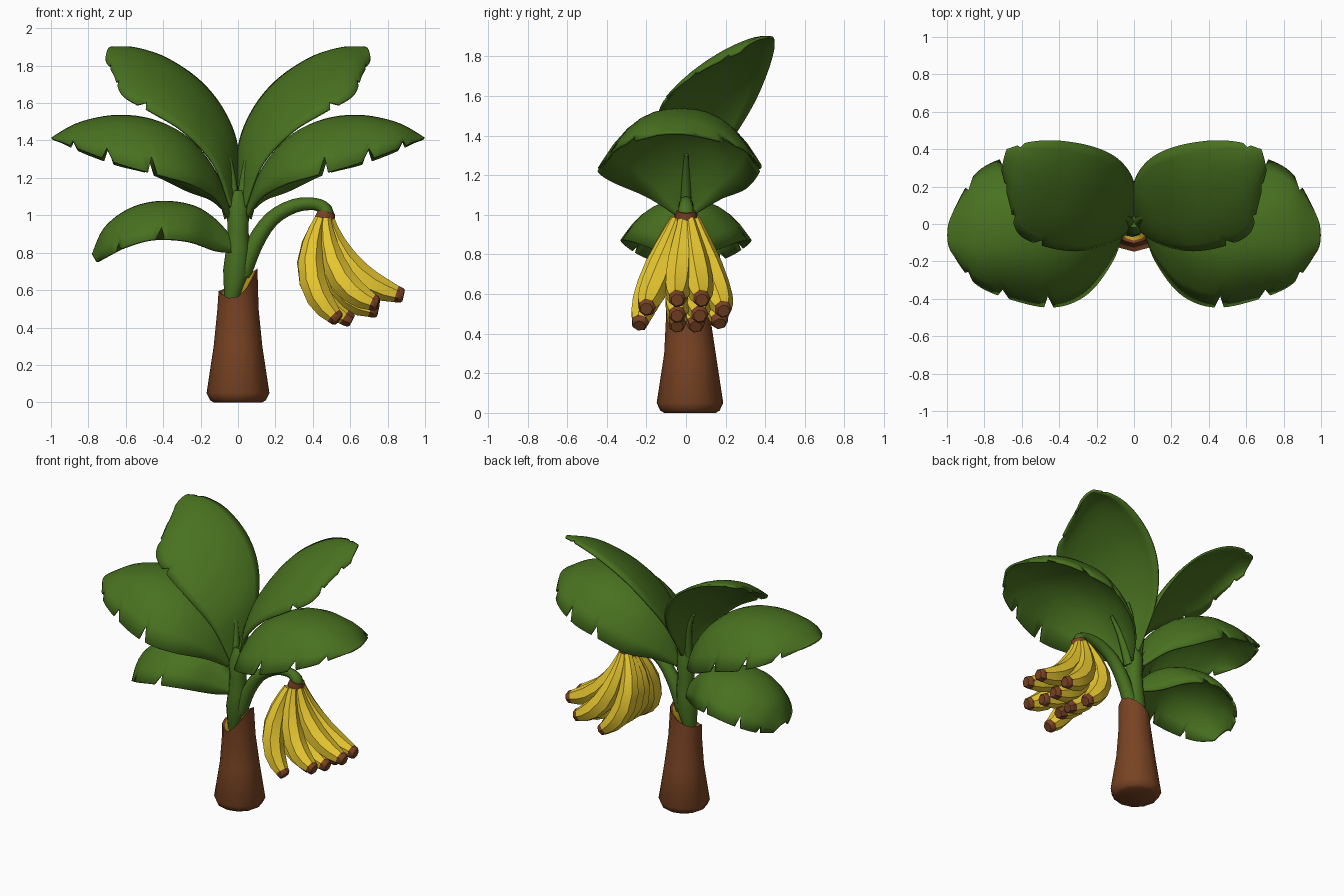
import bpy, math
from mathutils import Vector as V

if "Cube" in bpy.data.objects:
    bpy.data.objects.remove(bpy.data.objects["Cube"])


def material(name, rgb):
    m = bpy.data.materials.new(name)
    m.diffuse_color = (*rgb, 1)
    m.use_nodes = True
    m.node_tree.nodes["Principled BSDF"].inputs["Base Color"].default_value = m.diffuse_color
    return m


GREEN = material("leaf green", (0.065, 0.165, 0.014))
YELLOW = material("fruit yellow", (0.8, 0.57, 0.03))
BROWN = material("bark brown", (0.19, 0.056, 0.017))
OCHRE = material("inner ochre", (0.5, 0.32, 0.012))


def make(name, verts, faces, mats, angle=35, index=None):
    me = bpy.data.meshes.new(name)
    me.from_pydata([tuple(v) for v in verts], [], faces)
    for m in mats:
        me.materials.append(m)
    if index:
        for p, i in zip(me.polygons, index):
            p.material_index = i
    me.shade_smooth()
    me.set_sharp_from_angle(angle=math.radians(angle))
    ob = bpy.data.objects.new(name, me)
    bpy.context.collection.objects.link(ob)
    return ob


def skin(rings, n):
    """Quads between rings of n points, with end caps; rows run first to last."""
    faces = [(r * n + i, r * n + (i + 1) % n, (r + 1) * n + (i + 1) % n, (r + 1) * n + i)
             for r in range(rings - 1) for i in range(n)]
    return faces + [tuple(range(n))[::-1], tuple(range((rings - 1) * n, rings * n))]


def tube(name, pts, radii, n, mats, brown_from=None, angle=50):
    pts = [V(p) for p in pts]
    verts = []
    for k, p in enumerate(pts):
        t = (pts[min(k + 1, len(pts) - 1)] - pts[max(k - 1, 0)]).normalized()
        a = V((0, 1, 0))
        a = (a - t * a.dot(t)).normalized()
        b = a.cross(t)
        for i in range(n):
            w = -math.tau * i / n
            verts.append(p + (a * math.cos(w) + b * math.sin(w)) * radii[k])
    faces = skin(len(pts), n)
    index = None
    if brown_from is not None:
        index = [int(f // n >= brown_from) for f in range(len(faces))]
        index[-2] = 0
    return make(name, verts, faces, mats, angle, index)


def spline(pts, u):
    """Catmull-Rom curve through pts, u from 0 to 1."""
    x = u * (len(pts) - 1)
    i = min(int(x), len(pts) - 2)
    t = x - i
    p0, p1, p2, p3 = (pts[min(max(j, 0), len(pts) - 1)] for j in range(i - 1, i + 3))
    return 0.5 * (2 * p1 + (p2 - p0) * t + (2 * p0 - 5 * p1 + 4 * p2 - p3) * t * t
                  + (3 * p1 - p0 - 3 * p2 + p3) * t ** 3)


def leaf(name, front, mid, back, sx, notch_front, notch_back):
    """Arched blade lofted between two edges and a midrib, with torn notches."""
    front, mid, back = ([V((x * sx, y, z)) for x, y, z in c] for c in (front, mid, back))
    rows, cols = 48, 13
    verts = []
    for r in range(rows):
        u = r / (rows - 1)
        f, m, b = spline(front, u), spline(mid, u), spline(back, u)
        for c in range(cols):
            v = 2 * c / (cols - 1) - 1
            cuts = notch_front if v < 0 else notch_back
            if abs(v) > 0.8:
                v *= 1 - cuts.get(r, 0)
            centre = (f + b) / 2
            verts.append(centre + (b - f) * (v / 2) + (m - centre) * (1 - abs(v) ** 2.5))
    faces = [(r * cols + c, r * cols + c + 1, (r + 1) * cols + c + 1, (r + 1) * cols + c)
             for r in range(rows - 1) for c in range(cols - 1)]
    ob = make(name, verts, faces, [GREEN], 50)
    s = ob.modifiers.new("thickness", "SOLIDIFY")
    s.thickness = 0.014
    s.offset = 0
    # short stalk running under the blade
    path = [spline(mid, k / 20) - V((0, 0, 0.03)) for k in range(6)]
    tube(name + "_stalk", path, [0.035 - 0.005 * k for k in range(6)], 8, [GREEN])


# Upper, middle and lower leaves
up_f = [(.04, -.04, 1.04), (.13, -.1, 1.27), (.29, -.14, 1.445), (.46, -.12, 1.55),
        (.615, -.05, 1.64), (.66, .1, 1.74), (.7, .28, 1.82)]
up_m = [(.02, 0, 1.06), (.055, .04, 1.34), (.16, .075, 1.53), (.305, .115, 1.68),
        (.465, .17, 1.785), (.59, .255, 1.855), (.7, .33, 1.87)]
up_b = [(.0, .04, 1.08), (.005, .22, 1.36), (.08, .34, 1.56), (.21, .41, 1.72),
        (.39, .445, 1.84), (.55, .44, 1.89), (.68, .40, 1.895)]
mid_f = [(.06, -.04, .99), (.12, -.2, 1.09), (.25, -.37, 1.165), (.42, -.44, 1.215),
         (.62, -.41, 1.27), (.84, -.32, 1.35), (.97, -.15, 1.40)]
mid_m = [(.04, 0, 1.02), (.13, 0, 1.24), (.27, 0, 1.41), (.45, -.02, 1.505),
         (.65, -.03, 1.53), (.85, -.04, 1.49), (.995, -.06, 1.41)]
mid_b = [(.05, .04, 1.0), (.14, .18, 1.08), (.27, .3, 1.13), (.46, .37, 1.22),
         (.65, .36, 1.27), (.84, .27, 1.34), (.97, .05, 1.40)]
low_f = [(.03, -.04, .8), (.12, -.12, .81), (.27, -.26, .86), (.45, -.325, .87),
         (.6, -.29, .83), (.7, -.2, .78), (.75, -.08, .75)]
low_m = [(.02, 0, .86), (.13, 0, .98), (.25, 0, 1.05), (.42, 0, 1.07),
         (.58, 0, 1.03), (.71, 0, .93), (.775, 0, .79)]
low_b = [(x, -y, z) for x, y, z in low_f]

for side, sx in (("left", -1), ("right", 1)):
    leaf("upper_leaf_" + side, up_f, up_m, up_b, sx, {26: .12, 36: .1, 43: .2}, {42: .1})
    leaf("middle_leaf_" + side, mid_f, mid_m, mid_b, sx,
         {25: .14, 34: .12, 41: .14}, {24: .1, 33: .14, 41: .16})
leaf("lower_leaf", low_f, low_m, low_b, -1, {22: .14, 34: .1}, {20: .1, 32: .14, 40: .12})

# Green stem, narrowing to a point inside the trunk
tube("stem", [(-.035, 0, .5), (-.03, 0, .58), (-.01, 0, .7), (0, 0, .82), (0, 0, .92),
              (0, 0, 1.05), (0, .01, 1.13)],
     [.03, .045, .07, .064, .056, .06, .03], 12, [GREEN])

# Trunk with a slanted open rim, ochre inside
n = 12
verts = []
for k, (z, r, y) in enumerate([(0, .13, .02), (.012, .15, .02), (.05, .168, .02), (.3, .13, .02),
                               (.5, .11, .01), (1, .104, 0), (.99, .088, 0), (.93, .03, 0)]):
    for i in range(n):
        a = math.tau * i / n
        rim = (.565 + .09 * math.cos(a) ** 2 + .06 * math.cos(a)
               + .08 * max(0, math.sin(a)) ** 2)
        h = rim - (1 - z) if z > .9 else z
        verts.append((r * math.cos(a), y + r * math.sin(a), h))
faces = skin(8, n)
index = [int(f // n == 6) for f in range(len(faces))]
index[-1] = 1
make("trunk", verts, faces, [BROWN, OCHRE], 60, index)

# Fruit stalk and collar
path = [V(p) for p in ((.02, 0, .68), (.09, 0, .85), (.18, 0, .98), (.3, 0, 1.05),
                       (.41, 0, 1.06), (.465, 0, 1.03), (.468, 0, .98))]
tube("fruit_stalk", [spline(path, k / 18) for k in range(19)],
     [.05 - .0014 * k for k in range(13)] + [.034, .036, .039, .042, .045, .046], 8, [GREEN])
tube("fruit_collar", [(.475, 0, 1.02), (.465, 0, .985), (.455, 0, .945)], [.048, .056, .058], 10, [BROWN])

# Bananas: tip x, y, z and the x, z their curve bends towards
bunch = [(.885, -.045, .57, .55, .64), (.885, .08, .57, .55, .64),
         (.75, -.2, .525, .48, .6), (.75, .19, .515, .48, .6),
         (.75, -.045, .49, .42, .56), (.75, .07, .49, .42, .56),
         (.61, -.045, .435, .26, .62), (.61, .05, .435, .26, .62),
         (.54, -.235, .44, .3, .63), (.56, .17, .45, .28, .64)]
steps = [0, .08, .2, .36, .55, .72, .85, .94, .955, .985, 1]
radii = [.03, .04, .054, .068, .073, .07, .06, .046, .045, .041, .032]
for k, (x, y, z, cx, cz) in enumerate(bunch):
    a = V((.46 + .14 * (x - .7), .22 * y, .98))
    c, e = V((cx, .85 * y, cz)), V((x, y, z))
    pts = [a * (1 - t) ** 2 + c * (2 * t * (1 - t)) + e * t * t for t in steps]
    tube(f"banana_{k + 1}", pts, radii, 7, [YELLOW, BROWN], brown_from=7, angle=40)
